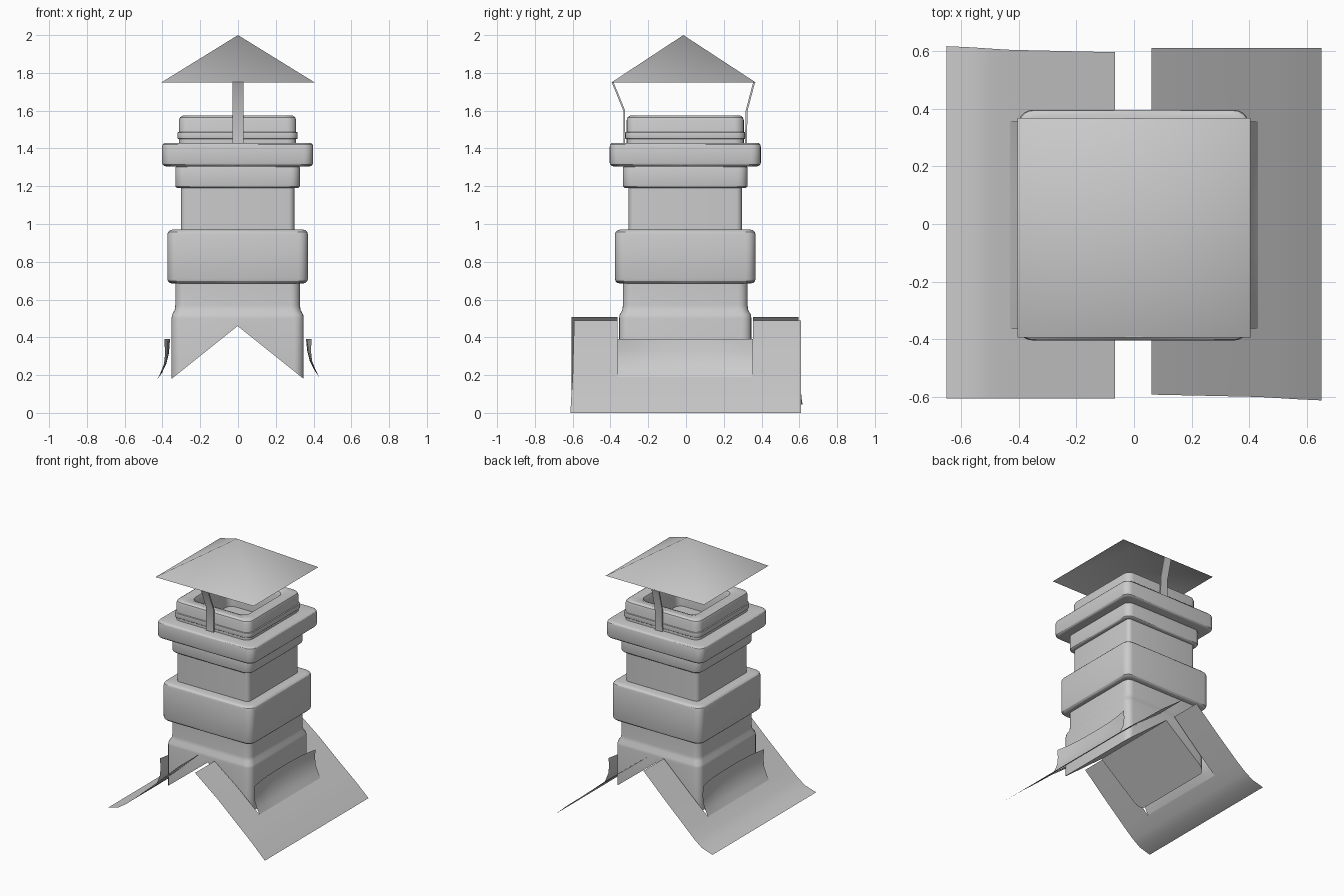
import bpy, math
from mathutils import Vector

if "Cube" in bpy.data.objects:
    bpy.data.objects.remove(bpy.data.objects["Cube"])


def add(name, verts, faces, angle=30):
    me = bpy.data.meshes.new(name)
    me.from_pydata([Vector(v) for v in verts], [], faces)
    me.update()
    ob = bpy.data.objects.new(name, me)
    bpy.context.collection.objects.link(ob)
    bpy.ops.object.select_all(action='DESELECT')
    ob.select_set(True)
    bpy.context.view_layer.objects.active = ob
    bpy.ops.object.shade_smooth_by_angle(angle=math.radians(angle))
    return ob


SEG = 5                    # steps per rounded corner
RING = 4 * (SEG + 1) + 4   # corner points plus side midpoints


def ring(h, r):
    """Rounded square, starting at the middle of the back side."""
    pts = []
    for q in range(4):
        a0 = math.pi / 2 + q * math.pi / 2
        pts.append((h * math.cos(a0), h * math.sin(a0)))
        d = (h - r) * math.sqrt(2)
        cx, cy = d * math.cos(a0 + math.pi / 4), d * math.sin(a0 + math.pi / 4)
        for i in range(SEG + 1):
            a = a0 + i / SEG * math.pi / 2
            pts.append((cx + r * math.cos(a), cy + r * math.sin(a)))
    return pts


def loft(name, profile, r=0.05, gable=False, floor=False):
    """Stack of rounded squares from (half width, z) pairs."""
    verts, faces = [], []
    for k, (h, z) in enumerate(profile):
        for x, y in ring(h, min(r, h * 0.3)):
            verts.append((x - 0.002, y - 0.004, 0.46 - 0.8 * abs(x) if gable and k == 0 else z))
    for k in range(len(profile) - 1):
        for i in range(RING):
            j = (i + 1) % RING
            a, b = k * RING, (k + 1) * RING
            faces.append((a + i, a + j, b + j, b + i))
    if gable:              # two sloping underside faces meeting on the ridge
        half = RING // 2
        faces.append(tuple(range(half, -1, -1)))
        faces.append((0,) + tuple(range(RING - 1, half - 1, -1)))
    if floor:
        a = (len(profile) - 1) * RING
        faces.append(tuple(range(a, a + RING)))
    return add(name, verts, faces)


def band(name, h, z0, z1, b, inner, r=0.05):
    """Square collar with rounded upper and lower edges."""
    prof = [(inner, z0), (h - b, z0)]
    prof += [(h - b + b * math.sin(t), z0 + b - b * math.cos(t)) for t in (0.52, 1.05, 1.57)]
    prof += [(h - b + b * math.cos(t), z1 - b + b * math.sin(t)) for t in (0, 0.52, 1.05, 1.57)]
    return loft(name, prof + [(inner, z1)], r)


# Chimney stack
loft("chimney_base", [(0.35, 0.2), (0.35, 0.50), (0.347, 0.52), (0.333, 0.545),
                      (0.33, 0.57), (0.33, 0.70)], gable=True)
band("lower_collar", 0.372, 0.685, 0.97, 0.025, 0.29)
loft("chimney_neck", [(0.30, 0.96), (0.30, 1.20)], 0.03)
band("upper_collar", 0.33, 1.19, 1.31, 0.015, 0.29)
band("crown_slab", 0.40, 1.305, 1.43, 0.02, 0.29)

# Hollow flue rim with a clamp band
loft("flue_rim", [(0.31, 1.42), (0.31, 1.55), (0.305, 1.565), (0.29, 1.575),
                  (0.25, 1.575), (0.225, 1.565), (0.215, 1.54), (0.215, 1.36)], floor=True)
band("clamp_band", 0.318, 1.45, 1.487, 0.004, 0.30)

# Pyramid rain cap (thin shell)
x, y0, y1, z = 0.405, -0.394, 0.368, 1.75
add("rain_cap", [(-x, y0, z), (x, y0, z), (x, y1, z), (-x, y1, z), (0, -0.014, 2.0)],
    [(0, 1, 4), (1, 2, 4), (2, 3, 4), (3, 0, 4)], 180)


# Bent straps holding the cap
def strap(name, path):
    verts, faces = [], []
    s = 1 if path[0][0] > 0 else -1
    for y, z in path:
        for x, o in ((-0.03, 0), (0.03, 0), (0.03, -0.01), (-0.03, -0.01)):
            verts.append((x, y + o * s, z))
    n = len(path)
    for k in range(n - 1):
        for i in range(4):
            j = (i + 1) % 4
            f = (4 * k + i, 4 * k + j, 4 * k + 4 + j, 4 * k + 4 + i)
            faces.append(f if s < 0 else f[::-1])
    ends = [(3, 2, 1, 0), tuple(range(4 * n - 4, 4 * n))]
    faces += [f if s < 0 else f[::-1] for f in ends]
    add(name, verts, faces)


strap("front_strap", [(-0.332, 1.43), (-0.332, 1.6), (-0.394, 1.752)])
strap("back_strap", [(0.322, 1.43), (0.326, 1.6), (0.366, 1.752)])


# Roof flashing: sheet notched around the base, with an upturned flap
def flashing(name, path, side, ends):
    verts, faces = [], []
    n = len(path)
    for k, (x, z) in enumerate(path):
        t = k / (n - 1)
        front = ends[0] + (ends[1] - ends[0]) * t
        back = ends[2] + (ends[3] - ends[2]) * t
        verts += [(side * x, y, z) for y in (front, -0.362, 0.356, back)]
    for k in range(n - 1):
        for i in range(3):
            if i == 1 and path[k][0] < 0.425:
                continue
            f = (4 * k + i, 4 * k + 4 + i, 4 * k + 5 + i, 4 * k + 1 + i)
            faces.append(f if side > 0 else f[::-1])
    # flap rows rise from the notch edge, ends flaring away from the wall
    zb = path[2][1]
    rows = [(0.43, zb, 0), (0.402, zb + 0.04, 0.008), (0.38, zb + 0.085, 0.012),
            (0.366, zb + 0.14, 0.02), (0.36, 0.39, 0.03)]
    base, m = len(verts), 9
    for x, z, flare in rows:
        for i in range(m):
            u = i / (m - 1)
            verts.append((side * (x + flare * abs(2 * u - 1) ** 3), -0.362 + 0.718 * u, z))
    for k in range(len(rows) - 1):
        for i in range(m - 1):
            a = base + k * m + i
            f = (a, a + 1, a + m + 1, a + m)
            faces.append(f if side > 0 else f[::-1])
    add(name, verts, faces)


flashing("right_flashing", [(0.06, 0.49), (0.25, 0.345), (0.43, 0.19), (0.50, 0.133),
                            (0.565, 0.078), (0.65, 0.0)], 1, (-0.592, -0.612, 0.61, 0.61))
flashing("left_flashing", [(0.066, 0.508), (0.25, 0.335), (0.43, 0.173), (0.50, 0.113),
                           (0.56, 0.072), (0.65, 0.045)], -1, (-0.606, -0.606, 0.596, 0.617))
